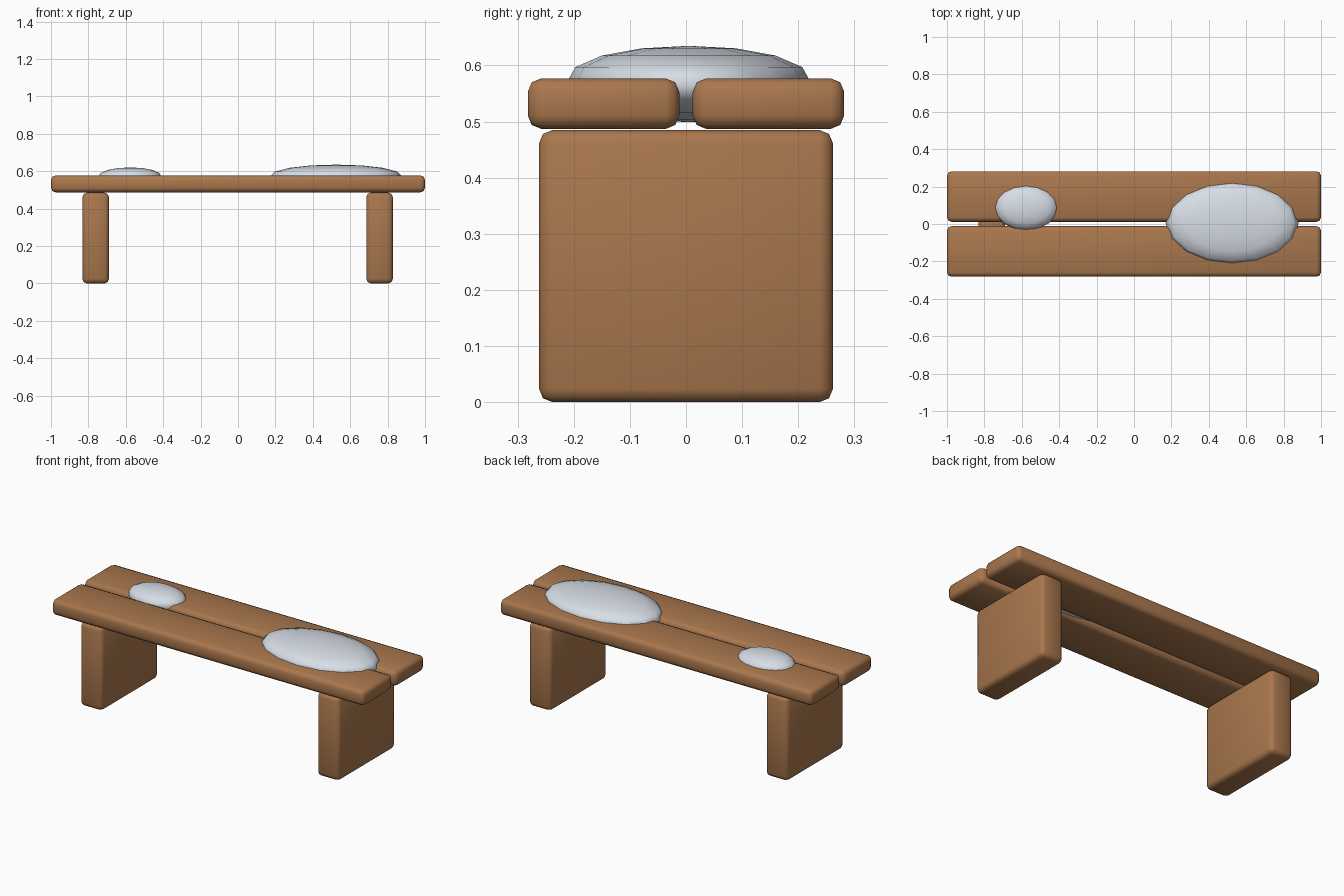
import bpy
import math

if "Cube" in bpy.data.objects:
    bpy.data.objects.remove(bpy.data.objects["Cube"])


def material(name, rgb):
    m = bpy.data.materials.new(name)
    m.diffuse_color = (*rgb, 1)
    m.use_nodes = True
    m.node_tree.nodes["Principled BSDF"].inputs["Base Color"].default_value = m.diffuse_color
    return m


WOOD = material("brown wood", (0.40, 0.185, 0.075))
SNOW = material("pale snow", (0.68, 0.73, 0.79))


def rounded_box(name, lo, hi, bevel):
    """Box between two corners with softly rounded edges."""
    bpy.ops.mesh.primitive_cube_add(size=1)
    ob = bpy.context.object
    ob.name = name
    for v in ob.data.vertices:
        v.co = [(lo[i] + hi[i]) / 2 + v.co[i] * (hi[i] - lo[i]) for i in range(3)]
    mod = ob.modifiers.new("rounding", "BEVEL")
    mod.width = bevel
    mod.segments = 2
    bpy.ops.object.modifier_apply(modifier=mod.name)
    ob.data.materials.append(WOOD)
    bpy.ops.object.shade_smooth_by_angle(angle=math.radians(50))


def mound(name, centre, radii):
    """Flattened ellipsoid, slightly fuller at the top than a true sphere."""
    bpy.ops.mesh.primitive_uv_sphere_add(segments=16, ring_count=8, radius=1)
    ob = bpy.context.object
    ob.name = name
    for v in ob.data.vertices:
        z = math.copysign(abs(v.co.z) ** 0.85, v.co.z)
        v.co = (v.co.x * radii[0], v.co.y * radii[1], z * radii[2])
    ob.location = centre
    ob.data.materials.append(SNOW)
    bpy.ops.object.shade_smooth()


# seat planks with a narrow gap between them
rounded_box("front_plank", (-1, -0.282, 0.487), (1, -0.012, 0.577), 0.024)
rounded_box("back_plank", (-1, 0.012, 0.487), (1, 0.282, 0.577), 0.024)

# slab legs
rounded_box("left_leg", (-0.832, -0.262, 0), (-0.69, 0.262, 0.485), 0.024)
rounded_box("right_leg", (0.686, -0.262, 0), (0.828, 0.262, 0.485), 0.024)

# snow lying on the seat
mound("large_snow_mound", (0.525, 0.005, 0.567), (0.356, 0.219, 0.068))
mound("small_snow_mound", (-0.577, 0.087, 0.567), (0.17, 0.12, 0.053))
